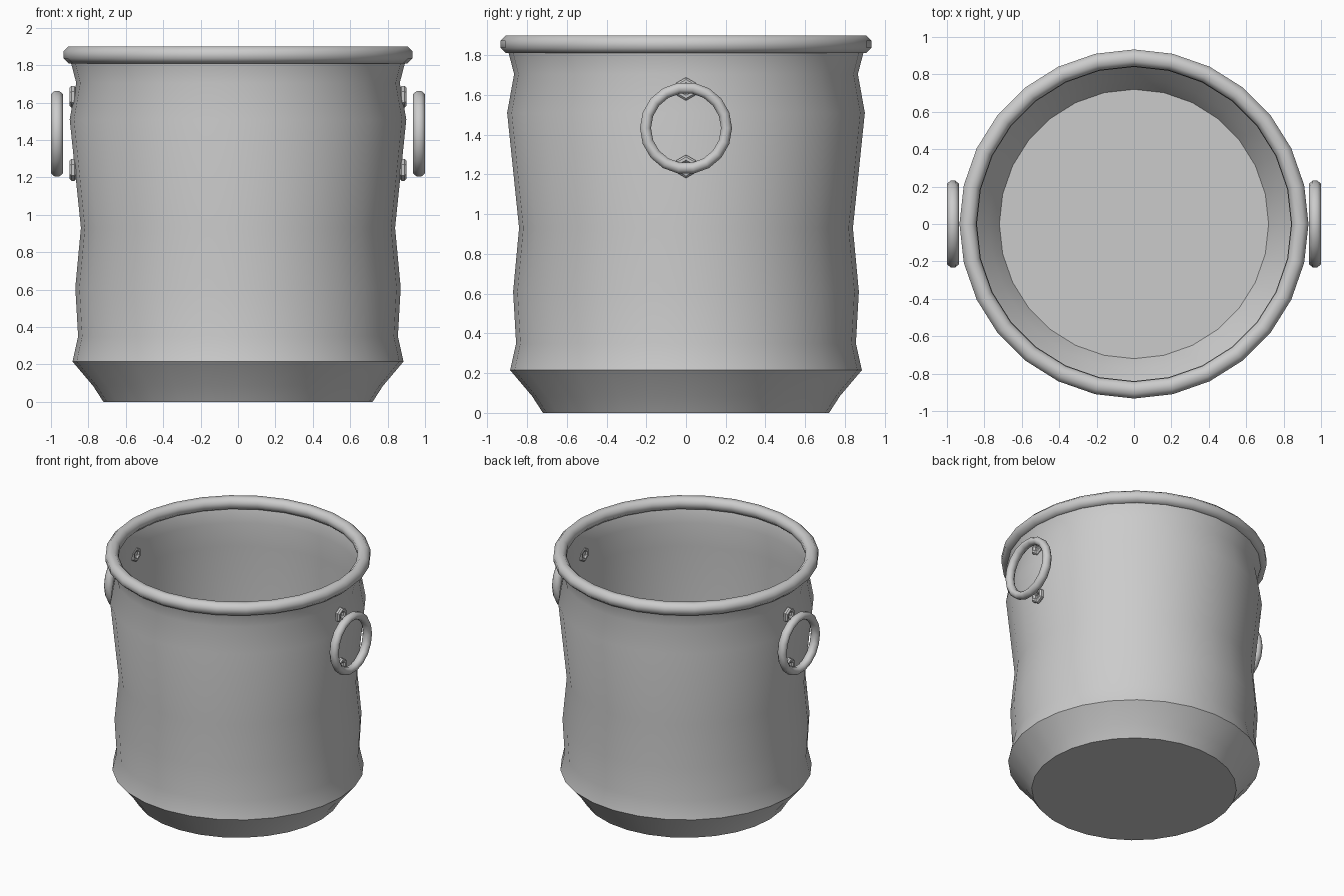
import bpy, bmesh, math

if "Cube" in bpy.data.objects:
    bpy.data.objects.remove(bpy.data.objects["Cube"])

metal = bpy.data.materials.new("grey metal")
metal.diffuse_color = (0.6, 0.6, 0.6, 1)
metal.use_nodes = True
metal.node_tree.nodes["Principled BSDF"].inputs["Base Color"].default_value = metal.diffuse_color
SIDES = 28


def make_object(name, bm, angle=35):
    mesh = bpy.data.meshes.new(name)
    bm.to_mesh(mesh)
    bm.free()
    obj = bpy.data.objects.new(name, mesh)
    bpy.context.collection.objects.link(obj)
    mesh.materials.append(metal)
    bpy.ops.object.select_all(action='DESELECT')
    obj.select_set(True)
    bpy.context.view_layer.objects.active = obj
    bpy.ops.object.shade_smooth_by_angle(angle=math.radians(angle))
    return obj


def torus(name, big, small, n, m, depth=1.0, axis='z', start=0.0, angle=60):
    """Ring around the given axis; depth stretches the tube along the axis."""
    bm = bmesh.new()
    loops = []
    for i in range(n):
        a = start + 2 * math.pi * i / n
        loop = []
        for j in range(m):
            b = 2 * math.pi * (j + 0.5) / m
            r, h = big + small * math.cos(b), small * depth * math.sin(b)
            u, v = r * math.cos(a), r * math.sin(a)
            loop.append(bm.verts.new((u, v, h) if axis == 'z' else (h, u, v)))
        loops.append(loop)
    for i in range(n):
        p, q = loops[i], loops[(i + 1) % n]
        for j in range(m):
            k = (j + 1) % m
            bm.faces.new((p[j], q[j], q[k], p[k]))
    return make_object(name, bm, angle)


# Thin bucket wall with a closed floor, turned from a profile
profile = [(0.72, 0), (0.775, 0.085), (0.885, 0.215), (0.855, 0.35), (0.87, 0.61),
           (0.84, 0.93), (0.90, 1.51), (0.865, 1.705), (0.895, 1.82)]
bm = bmesh.new()
rings = [[bm.verts.new((r * math.cos(2 * math.pi * i / SIDES),
                        r * math.sin(2 * math.pi * i / SIDES), z))
          for i in range(SIDES)] for r, z in profile]
bm.faces.new(rings[0][::-1])
for lo, hi in zip(rings, rings[1:]):
    for i in range(SIDES):
        k = (i + 1) % SIDES
        bm.faces.new((lo[i], lo[k], hi[k], hi[i]))
make_object("bucket_body", bm)

# Rolled rim
rim = torus("rim", 0.888, 0.049, SIDES, 8)
rim.location.z = 1.855

# Ring handles and their hexagonal mounts on both sides
for side, sx in (("left", -1), ("right", 1)):
    handle = torus(side + "_ring_handle", 0.204, 0.03, 18, 8, 1.14, 'x')
    handle.location = (sx * 0.968, 0, 1.433)
    for label, z in (("upper", 1.63), ("lower", 1.24)):
        mount = torus(f"{side}_{label}_mount", 0.04, 0.02, 6, 8, 1.0, 'x', math.pi / 2, 40)
        mount.location = (sx * 0.883, 0, z)
